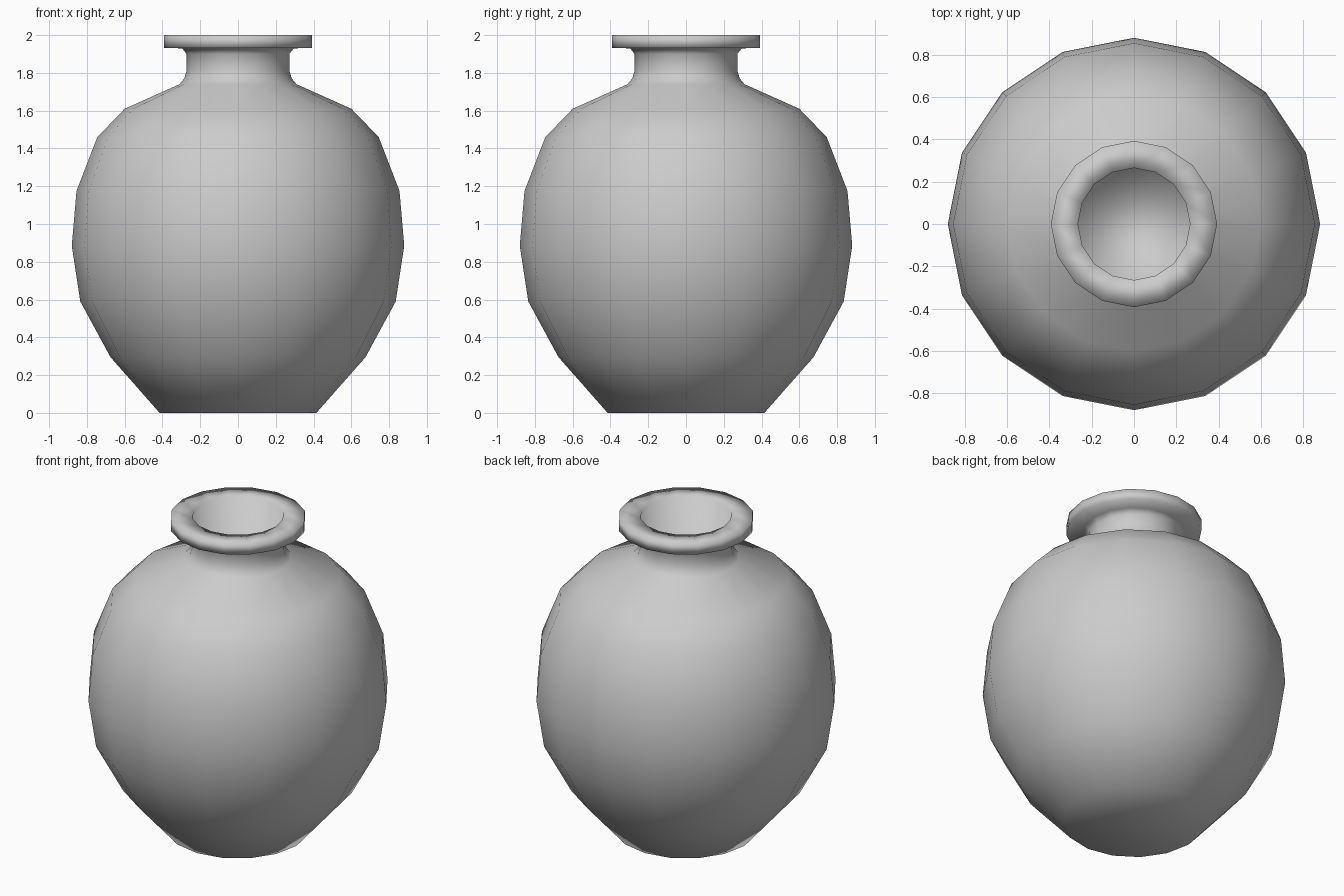
import bpy
import bmesh
from math import cos, sin, pi

cube = bpy.data.objects.get("Cube")
if cube:
    bpy.data.objects.remove(cube, do_unlink=True)

SIDES = 16

# One plain clay colour
clay = bpy.data.materials.new("light_grey_clay")
clay.use_nodes = True
colour = (0.6, 0.6, 0.6, 1)
clay.diffuse_color = colour
clay.node_tree.nodes["Principled BSDF"].inputs["Base Color"].default_value = colour


def lathe(name, profile):
    """Spin (radius, height) points round z, capping both ends."""
    bm = bmesh.new()
    rings = [[bm.verts.new((r * cos(2 * pi * i / SIDES), r * sin(2 * pi * i / SIDES), z))
              for i in range(SIDES)] for r, z in profile]
    for low, high in zip(rings, rings[1:]):
        for i in range(SIDES):
            j = (i + 1) % SIDES
            bm.faces.new((low[i], low[j], high[j], high[i]))
    bm.faces.new(rings[0][::-1])
    bm.faces.new(rings[-1])
    for face in bm.faces:
        face.smooth = True
    mesh = bpy.data.meshes.new(name)
    bm.to_mesh(mesh)
    bm.free()
    mesh.materials.append(clay)
    obj = bpy.data.objects.new(name, mesh)
    bpy.context.collection.objects.link(obj)
    return obj


# Outer wall from the foot up to the neck, then the lip and the hollow inside
belly = [(0.415, 0), (0.675, 0.295), (0.835, 0.59), (0.88, 0.885),
         (0.855, 1.175), (0.745, 1.46), (0.60, 1.61), (0.31, 1.74)]
neck = [(0.285, 1.77), (0.272, 1.81), (0.272, 1.90), (0.295, 1.93)]
lip = [(0.393, 1.932), (0.393, 2.0), (0.265, 2.0)]
hollow = [(0.265, 1.35)]
lathe("vase", belly + neck + lip + hollow)
